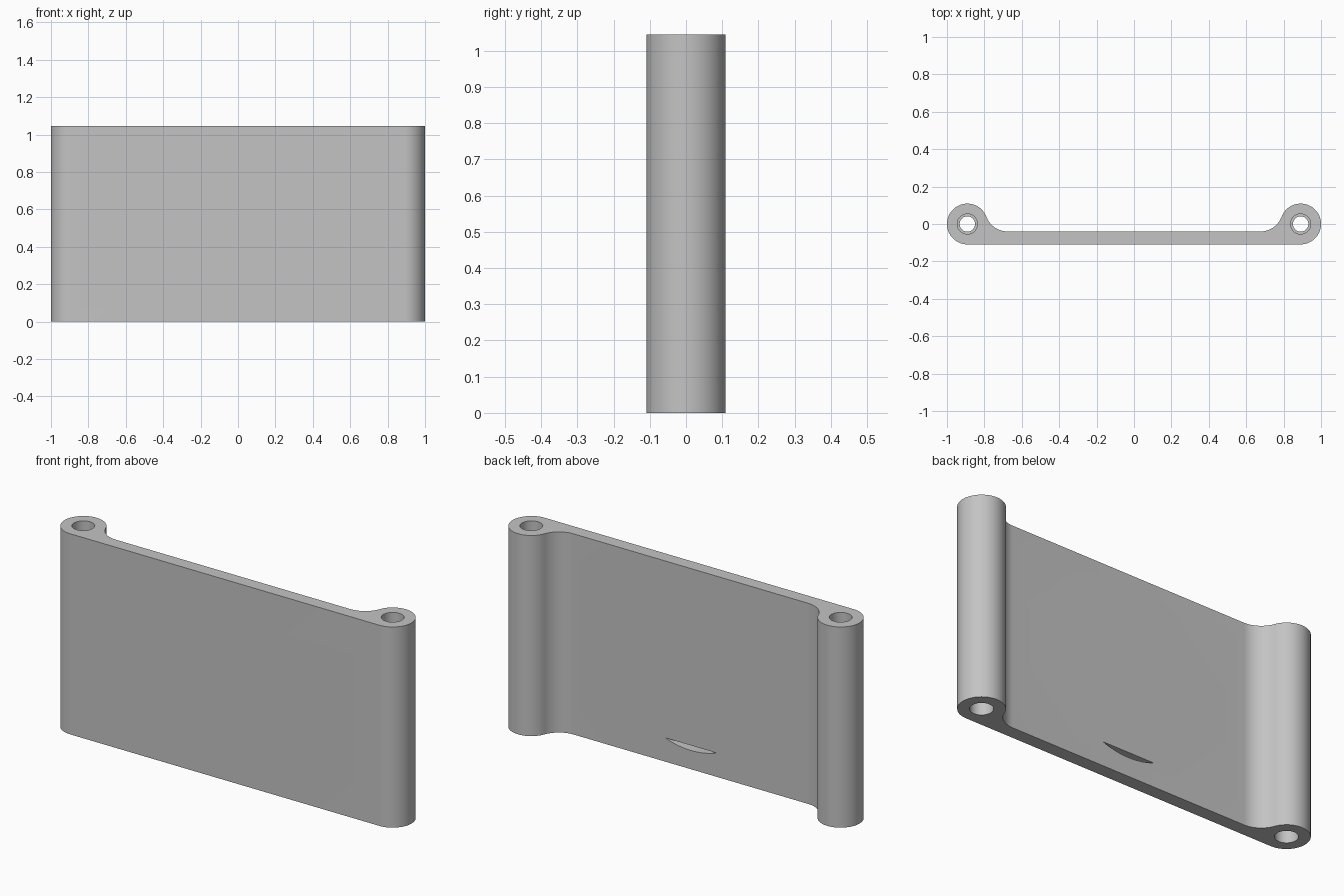
import bpy, bmesh, math
from mathutils import Matrix

cube = bpy.data.objects.get("Cube")
if cube:
    bpy.data.objects.remove(cube, do_unlink=True)

HEIGHT, BOSS_R, BOSS_X = 1.045, 0.109, 0.891
PLATE_BACK, FILLET_R = -0.04, 0.121
MID = HEIGHT / 2

grey = bpy.data.materials.new("plain grey")
grey.use_nodes = True
colour = (0.55, 0.55, 0.55, 1)
grey.diffuse_color = colour
grey.node_tree.nodes["Principled BSDF"].inputs["Base Color"].default_value = colour


def arc(cx, cy, r, start, end, n):
    return [(cx + r * math.cos(start + (end - start) * i / n),
             cy + r * math.sin(start + (end - start) * i / n)) for i in range(n + 1)]


def prism(name, outline, low, high, along_y=False):
    """Extrude a closed outline along z, or an x-z outline along y."""
    bm = bmesh.new()
    face = bm.faces.new([bm.verts.new((a, b, low)) for a, b in outline])
    top = bmesh.ops.extrude_face_region(bm, geom=[face])["geom"]
    bmesh.ops.translate(bm, vec=(0, 0, high - low),
                        verts=[v for v in top if isinstance(v, bmesh.types.BMVert)])
    if along_y:
        bm.transform(Matrix(((1, 0, 0, 0), (0, 0, 1, 0), (0, 1, 0, 0), (0, 0, 0, 1))))
    bmesh.ops.recalc_face_normals(bm, faces=bm.faces)
    mesh = bpy.data.meshes.new(name)
    bm.to_mesh(mesh)
    bm.free()
    mesh.materials.append(grey)
    obj = bpy.data.objects.new(name, mesh)
    bpy.context.collection.objects.link(obj)
    return obj


def circle(x, y, r, n=40):
    return arc(x, y, r, 0, math.tau, n)[:-1]


# Half outline: rounded boss, then the fillet running into the plate
fy = PLATE_BACK + FILLET_R
reach = BOSS_R + FILLET_R
fx = BOSS_X - math.sqrt(reach ** 2 - fy ** 2)
touch = math.atan2(fy, fx - BOSS_X)
half = arc(BOSS_X, 0, BOSS_R, -math.pi / 2, touch, 48)
half += arc(fx, fy, FILLET_R, touch - math.pi, -math.pi / 2, 16)[1:]
outline = half + [(-x, y) for x, y in reversed(half)]
bracket = prism("bracket_body", outline, 0, HEIGHT)

cutters = []
for side in (-1, 1):
    # Pin bores, wider at both ends
    x = side * BOSS_X
    cutters.append(prism("pin_bore_cutter", circle(x, 0, 0.041), -0.1, HEIGHT + 0.1))
    cutters.append(prism("lower_bore_cutter", circle(x, 0, 0.054), -0.1, 0.3))
    cutters.append(prism("upper_bore_cutter", circle(x, 0, 0.054), HEIGHT - 0.3, HEIGHT + 0.1))
    # Screw holes through the plate
    cutters.append(prism("screw_hole_cutter", circle(side * 0.5, MID, 0.037), -0.3, 0.3, True))
    # Shallow crescent pockets in the back of the plate
    spread = math.atan2(0.148, 0.398)
    aim = side * math.pi / 2
    crescent = arc(0, MID, 0.425, aim - spread, aim + spread, 20)
    cutters.append(prism("crescent_cutter", crescent, PLATE_BACK - 0.05, 0.1, True))

bpy.context.view_layer.objects.active = bracket
bracket.select_set(True)
for cutter in cutters:
    cutter.hide_render = True
    mod = bracket.modifiers.new("cut", "BOOLEAN")
    mod.operation, mod.solver, mod.object = "DIFFERENCE", "EXACT", cutter
    bpy.ops.object.modifier_apply(modifier=mod.name)
for cutter in cutters:
    bpy.data.objects.remove(cutter, do_unlink=True)

bpy.ops.object.shade_smooth_by_angle(angle=math.radians(30))
